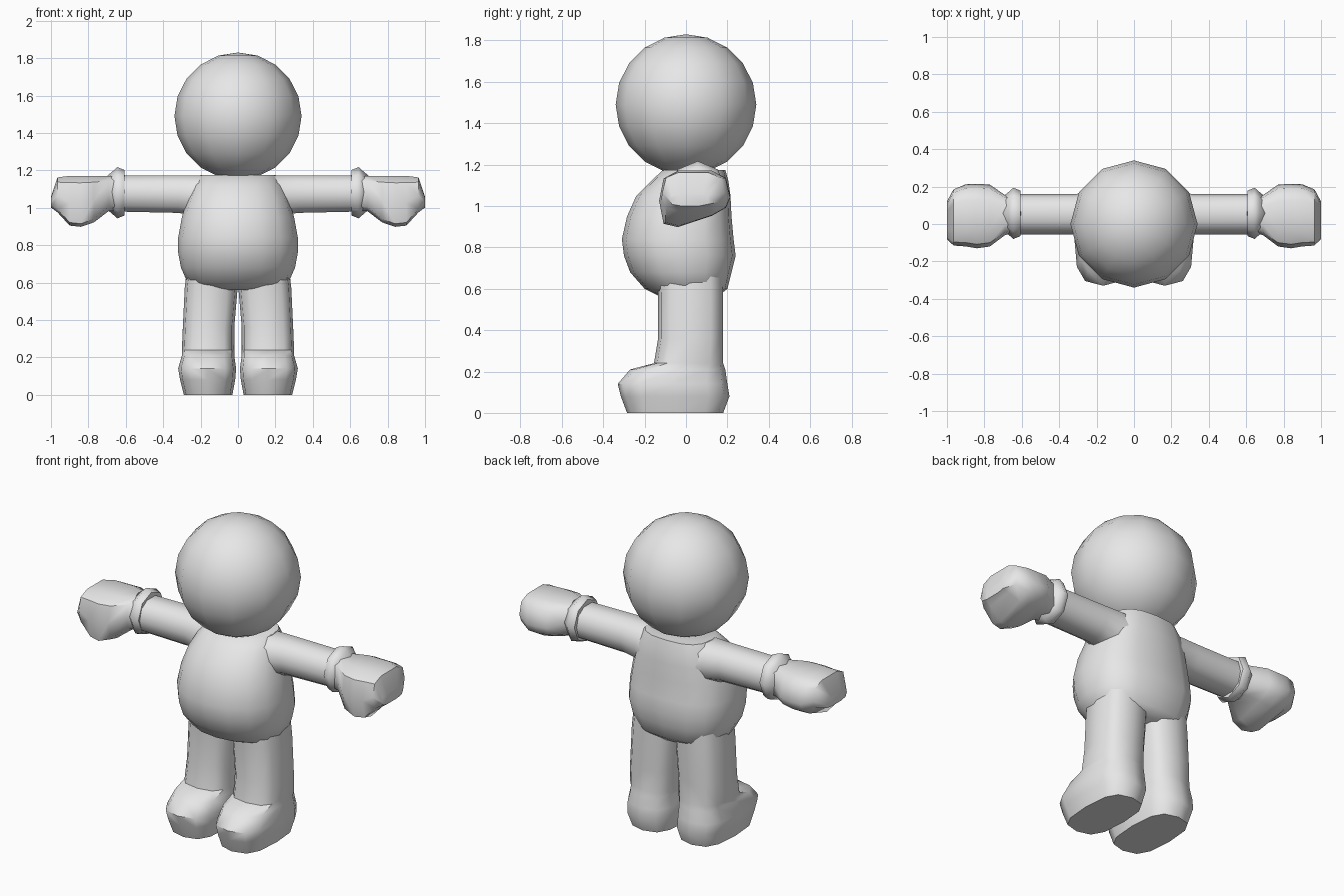
import bpy, bmesh, math

if "Cube" in bpy.data.objects:
    bpy.data.objects.remove(bpy.data.objects["Cube"])

grey = bpy.data.materials.new("plain grey")
grey.diffuse_color = (0.8, 0.8, 0.8, 1)
grey.use_nodes = True
grey.node_tree.nodes["Principled BSDF"].inputs["Base Color"].default_value = grey.diffuse_color


def finish(name, bm, angle=50):
    bmesh.ops.recalc_face_normals(bm, faces=bm.faces[:])
    me = bpy.data.meshes.new(name)
    bm.to_mesh(me)
    bm.free()
    me.materials.append(grey)
    me.shade_smooth()
    me.set_sharp_from_angle(angle=math.radians(angle))
    ob = bpy.data.objects.new(name, me)
    bpy.context.collection.objects.link(ob)
    return ob


def loft(rings, n, axis, power=2.0, power_back=None):
    """Rings are (position, u min, u max, v min, v max) across the axis."""
    bm = bmesh.new()
    loops = []
    for p, u0, u1, v0, v1 in rings:
        loop = []
        for i in range(n):
            a = 2 * math.pi * i / n
            c, s = math.cos(a), math.sin(a)
            e = 2 / (power_back if power_back and s > 0 else power)
            u = (u0 + u1) / 2 + (u1 - u0) / 2 * math.copysign(abs(c) ** e, c)
            v = (v0 + v1) / 2 + (v1 - v0) / 2 * math.copysign(abs(s) ** e, s)
            loop.append(bm.verts.new((u, v, p) if axis == "z" else (p, u, v)))
        loops.append(loop)
    for a, b in zip(loops, loops[1:]):
        for i in range(n):
            j = (i + 1) % n
            bm.faces.new((a[i], a[j], b[j], b[i]))
    bm.faces.new(loops[0])
    bm.faces.new(loops[-1])
    return bm


def pair(name, make, angle=50):
    for side, label in ((1, "left"), (-1, "right")):
        bm = make()
        for v in bm.verts:
            v.co.x *= side
        finish(f"{label}_{name}", bm, angle)


# Head
bm = bmesh.new()
bmesh.ops.create_uvsphere(bm, u_segments=12, v_segments=10, radius=0.34)
bmesh.ops.translate(bm, verts=bm.verts[:], vec=(0, 0, 1.49))
finish("head", bm)

# Torso: round belly, flatter back
finish("torso", loft([
    (0.56, -0.20, 0.20, -0.12, 0.15),
    (0.60, -0.27, 0.27, -0.20, 0.20),
    (0.68, -0.305, 0.305, -0.27, 0.22),
    (0.76, -0.32, 0.32, -0.30, 0.24),
    (0.84, -0.32, 0.32, -0.31, 0.23),
    (0.95, -0.30, 0.30, -0.285, 0.22),
    (1.05, -0.27, 0.27, -0.24, 0.215),
    (1.12, -0.24, 0.24, -0.17, 0.205),
    (1.175, -0.20, 0.20, -0.11, 0.19)], 16, "z", 2.1, 2.7))


# Legs with feet
def leg():
    return loft([
        (0.00, 0.03, 0.29, -0.285, 0.18),
        (0.08, 0.015, 0.31, -0.315, 0.21),
        (0.14, 0.01, 0.32, -0.33, 0.20),
        (0.21, 0.02, 0.30, -0.27, 0.19),
        (0.24, 0.02, 0.30, -0.155, 0.18),
        (0.36, 0.02, 0.295, -0.135, 0.18),
        (0.57, 0.002, 0.285, -0.135, 0.18),
        (0.70, 0.0, 0.27, -0.14, 0.18)], 12, "z", 2.9)


pair("leg", leg)


# Arms
def arm():
    return loft([
        (0.08, -0.12, 0.19, 0.88, 1.175),
        (0.22, -0.07, 0.17, 0.95, 1.178),
        (0.32, -0.055, 0.16, 0.968, 1.178),
        (0.63, -0.055, 0.16, 0.975, 1.175)], 10, "x", 2.3)


pair("arm", arm)


# Cuffs
def cuff():
    return loft([(x, 0.057 - r, 0.057 + r, 1.08 - r, 1.08 + r)
                 for x, r in ((0.605, 0.09), (0.608, 0.122), (0.645, 0.137),
                              (0.67, 0.115), (0.70, 0.09))], 8, "x")


pair("cuff", cuff, 60)


# Mitten hands, lowest toward the front
def hand():
    bm = loft([
        (0.66, -0.05, 0.15, 0.98, 1.17),
        (0.69, -0.06, 0.155, 0.98, 1.172),
        (0.77, -0.12, 0.21, 0.905, 1.175),
        (0.84, -0.13, 0.215, 0.88, 1.175),
        (0.90, -0.12, 0.212, 0.885, 1.175),
        (0.965, -0.115, 0.185, 0.965, 1.165),
        (1.00, -0.08, 0.12, 1.00, 1.06)], 10, "x", 3.2)
    for v in bm.verts:
        if v.co.z < 1.05 and 0.7 < v.co.x < 0.99:
            v.co.z += 0.32 * (v.co.y + 0.08) * (1.05 - v.co.z) / 0.16
    return bm


pair("hand", hand)
